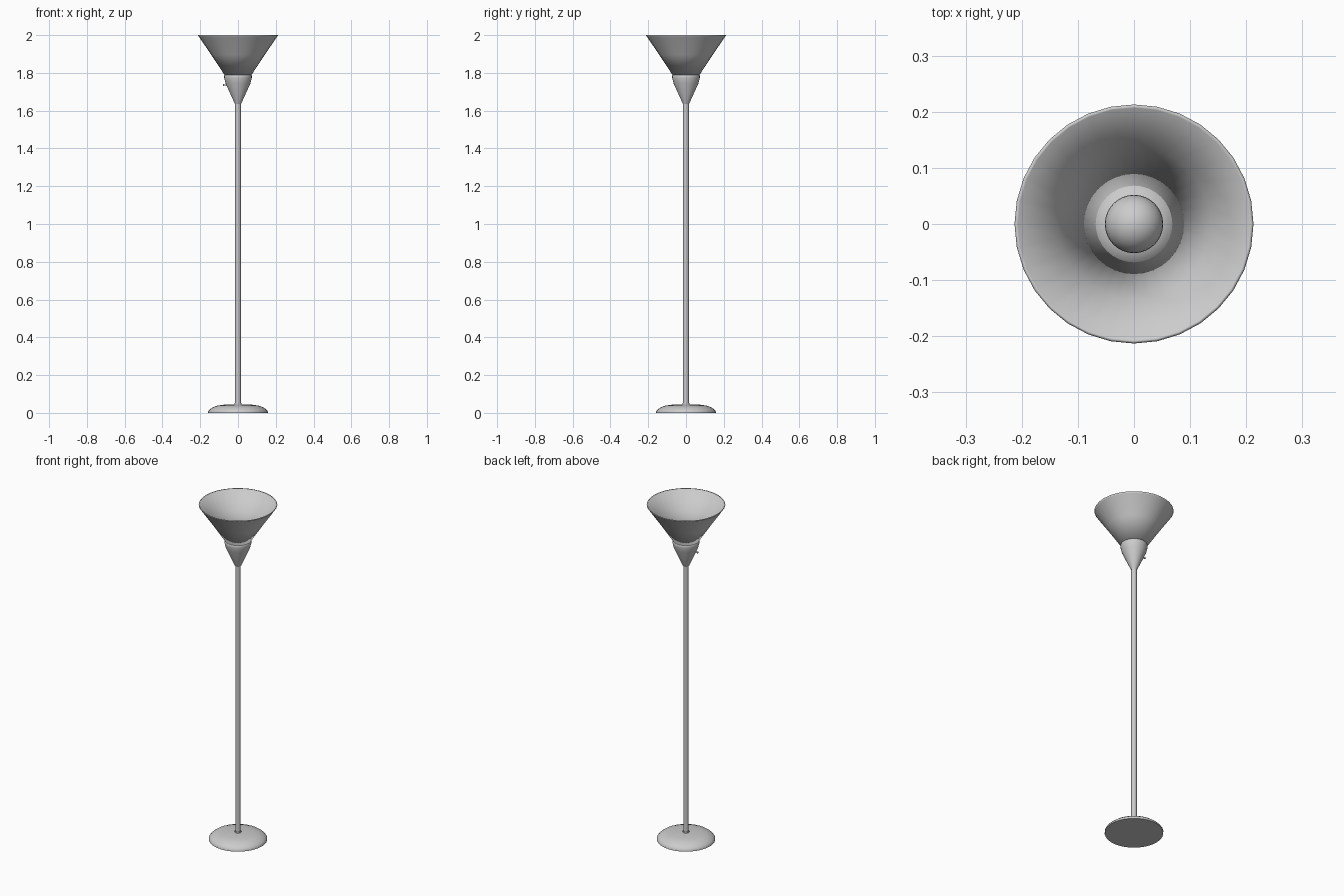
import bpy, bmesh, math
from mathutils import Matrix

if "Cube" in bpy.data.objects:
    bpy.data.objects.remove(bpy.data.objects["Cube"])

grey = bpy.data.materials.new("Light grey")
grey.use_nodes = True
GREY = (0.6, 0.6, 0.6, 1)
grey.diffuse_color = GREY
grey.node_tree.nodes["Principled BSDF"].inputs["Base Color"].default_value = GREY


def finish(name, bm, angle=40):
    """Turn a bmesh into a smooth-shaded object."""
    bmesh.ops.recalc_face_normals(bm, faces=bm.faces)
    mesh = bpy.data.meshes.new(name)
    bm.to_mesh(mesh)
    bm.free()
    mesh.materials.append(grey)
    obj = bpy.data.objects.new(name, mesh)
    bpy.context.collection.objects.link(obj)
    bpy.ops.object.select_all(action="DESELECT")
    obj.select_set(True)
    bpy.context.view_layer.objects.active = obj
    bpy.ops.object.shade_smooth_by_angle(angle=math.radians(angle))
    return obj


def lathe(name, profile, sides=32, angle=40, closed=False):
    """Spin (radius, height) points around the z axis."""
    bm = bmesh.new()
    verts = [bm.verts.new((r, 0, z)) for r, z in profile]
    pairs = list(zip(verts, verts[1:]))
    if closed:
        pairs.append((verts[-1], verts[0]))
    edges = [bm.edges.new(p) for p in pairs]
    bmesh.ops.spin(bm, geom=verts + edges, cent=(0, 0, 0), axis=(0, 0, 1),
                   angle=math.tau, steps=sides, use_merge=True)
    bmesh.ops.remove_doubles(bm, verts=bm.verts, dist=0.0001)
    return finish(name, bm, angle)


# Domed foot with a thin vertical edge
lathe("base", [(0, 0), (0.158, 0), (0.158, 0.008), (0.15, 0.018), (0.135, 0.029),
               (0.11, 0.038), (0.08, 0.043), (0, 0.045)])

# Pole and the ferrule where it meets the foot
lathe("pole", [(0, 0.03), (0.015, 0.03), (0.015, 1.66), (0, 1.66)], sides=16)
lathe("pole_ferrule", [(0, 0.04), (0.018, 0.04), (0.018, 0.052), (0, 0.052)], sides=16)

# Tapered socket with a rounded shoulder
lathe("socket", [(0, 1.635), (0.016, 1.635), (0.066, 1.745), (0.073, 1.775),
                 (0.073, 1.785), (0.068, 1.793), (0.045, 1.803), (0, 1.805)])

# Thin flared shade, open at the top
lathe("shade", [(0.07, 1.787), (0.141, 1.895), (0.208, 1.993), (0.213, 2.0),
                (0.207, 2.0), (0.137, 1.897), (0.066, 1.789)], angle=180, closed=True)

# Round bulb
bm = bmesh.new()
bmesh.ops.create_uvsphere(bm, u_segments=32, v_segments=16, radius=0.052,
                          matrix=Matrix.Translation((0, 0, 1.85)))
finish("bulb", bm)

# Small rotary switch on the right side of the socket: stem and knob
for name, x, length, radius in (("switch_stem", -0.062, 0.025, 0.003),
                                ("switch_knob", -0.076, 0.006, 0.005)):
    bm = bmesh.new()
    bmesh.ops.create_cone(bm, cap_ends=True, segments=12, radius1=radius, radius2=radius,
                          depth=length, matrix=Matrix.Translation((x, 0, 1.735))
                          @ Matrix.Rotation(math.pi / 2, 4, "Y"))
    finish(name, bm)
